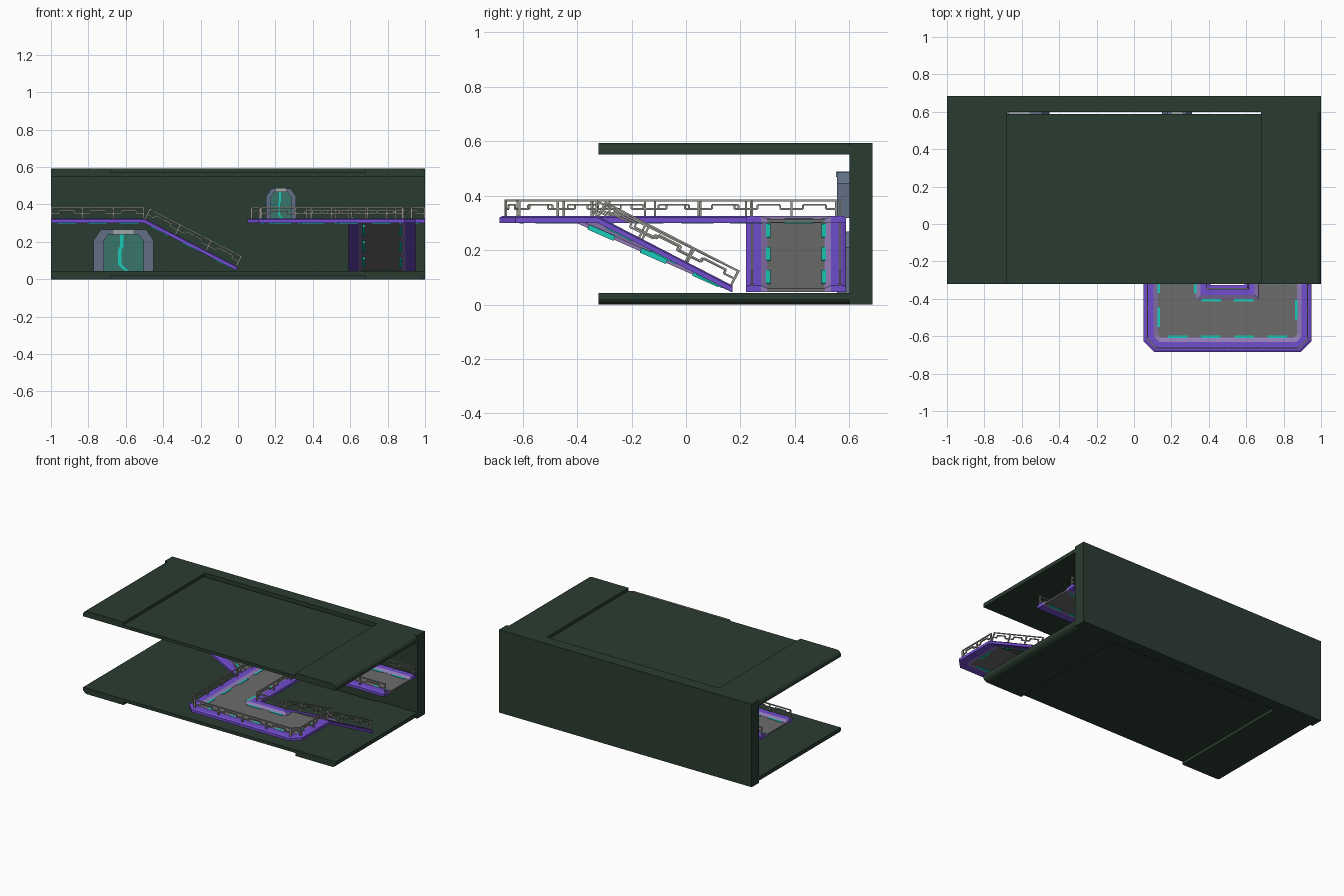
import bpy, bmesh
from mathutils import Vector as V

if "Cube" in bpy.data.objects:
    bpy.data.objects.remove(bpy.data.objects["Cube"])

COLORS = {
    "dark_green": (.023, .045, .031), "purple": (.17, .075, .62), "mauve": (.28, .2, .46),
    "floor_grey": (.15, .15, .15), "teal": (.01, .6, .48), "slate": (.12, .16, .24),
    "door_teal": (.04, .18, .15), "rail_grey": (.32, .32, .29), "light_grey": (.36, .38, .38),
}
MATS = {}
for n, c in COLORS.items():
    MATS[n] = bpy.data.materials.new(n)
    MATS[n].diffuse_color = (*c, 1)
PARTS = {}


def mesh(name, mat, verts, faces):
    """Add one closed shell to the named part."""
    bm = PARTS.setdefault(name, (bmesh.new(), mat))[0]
    vs = [bm.verts.new(v) for v in verts]
    for f in faces:
        bm.faces.new([vs[i] for i in f])


def loft(name, mat, rings):
    """Skin a list of equal rings and cap both ends."""
    k, m = len(rings[0]), len(rings)
    faces = [(r * k + i, r * k + (i + 1) % k, (r + 1) * k + (i + 1) % k, (r + 1) * k + i)
             for r in range(m - 1) for i in range(k)]
    faces += [tuple(range(k)), tuple(range((m - 1) * k, m * k))]
    mesh(name, mat, [v for r in rings for v in r], faces)


def prism(name, mat, outline, y0, y1):
    loft(name, mat, [[(x, y, z) for x, z in outline] for y in (y0, y1)])


def rect(x0, x1, z0, z1):
    return [(x0, z0), (x1, z0), (x1, z1), (x0, z1)]


def beam(name, mat, p0, p1, w, h):
    d = (p1 - p0).normalized()
    s = d.cross(V((0, 0, 1)))
    s = s.normalized() if s.length > .05 else V((1, 0, 0))
    u = s.cross(d)
    loft(name, mat, [[p + s * a * w / 2 + u * b * h / 2
                      for a, b in ((-1, -1), (1, -1), (1, 1), (-1, 1))] for p in (p0, p1)])


def offset(path, side, d, dz=0):
    """Shift a path sideways with mitred corners."""
    out = []
    for i, p in enumerate(path):
        ns = []
        for a, b in ((i - 1, i), (i, i + 1)):
            if a >= 0 and b < len(path):
                t = path[b] - path[a]
                ns.append(V((-t.y, t.x, 0)).normalized() * side)
        m = (ns[0] + ns[-1]) / (1 + ns[0].dot(ns[-1]))
        out.append(p + m * d + V((0, 0, dz)))
    return out


def sweep(name, mat, path, side, profile):
    cols = [offset(path, side, d, dz) for d, dz in profile]
    loft(name, mat, [list(r) for r in zip(*cols)])


def railing(p0, p1):
    """Posts, top bar and a stepped lower bar."""
    d = p1 - p0
    L = d.length
    d.normalize()
    u = d.cross(V((0, 0, 1))).normalized().cross(d)
    at = lambda s, h: p0 + d * s + u * h
    n = max(1, round(L / .18))
    m = L / n
    bar = lambda a, b, w=.007: beam("railings", "rail_grey", a, b, w, w)
    bar(at(0, .057), at(L, .057))
    for i in range(n + 1):
        bar(at(min(max(i * m, .004), L - .004), -.005), at(min(max(i * m, .004), L - .004), .057), .008)
    for i in range(n):
        s = i * m
        pts = [(s, .026), (s + .25 * m, .026), (s + .25 * m, .041), (s + .75 * m, .041),
               (s + .75 * m, .026), (s + m, .026)]
        for a, b in zip(pts, pts[1:]):
            bar(at(*a), at(*b))


def lights(path, side):
    """Dashed light strips beside the kerb."""
    line = offset(path, side, .082, -.019)
    for p, q in zip(line, line[1:]):
        L = (q - p).length
        if L < .1:
            continue
        n = max(1, round(L / .19))
        for i in range(n):
            c = (i + .5) / n
            h = min(.052 / L, .4)
            beam("light_strips", "teal", p.lerp(q, c - h), p.lerp(q, c + h), .016, .019)


def floor(a, b, c, d):
    top = [V(p) for p in (a, b, c, d)]
    loft("walkway_floor", "floor_grey", [[p + V((0, 0, z)) for p in top] for z in (-.012, -.024)])


# Room shell: back wall, ceiling and floor with recessed middle panels
H, T, R = .593, .325, .07
prism("back_wall", "dark_green", rect(-1, 1, 0, H), .6, .685)
edge = [(.68, .55), (1, .55), (1, .572), (.992, .584), (.975, H), (.68, H)]
for sx in (-1, 1):
    prism("ceiling", "dark_green", [(sx * x, z) for x, z in edge], -.322, .6)
    prism("floor", "dark_green", [(sx * x, H - z) for x, z in edge], -.322, .6)
prism("ceiling", "dark_green", rect(-.68, .68, .55, .572), -.322, .588)
prism("floor", "dark_green", rect(-.68, .68, H - .572, H - .55), -.322, .588)

# Walkway edge paths, each with the side its deck lies on
outer = [(.95, .17, R), (.95, -.325, T), (.95, -.625, T), (.89, -.685, T), (.11, -.685, T),
         (.05, -.625, T), (.05, .587, T), (1, .587, T)]
inner = [(.59, .17, R), (.59, -.325, T), (.41, -.325, T), (.41, .22, T), (1, .22, T)]
left_f = [(-1, .22, T), (-.5, .22, T), (-.005, .22, R)]
left_b = [(-1, .587, T), (-.5, .587, T), (-.005, .587, R)]
KERB = [(0, -.025), (0, -.006), (.012, 0), (.055, 0), (.055, -.025)]
LIP = [(.055, 0), (.079, -.011), (.079, -.025), (.055, -.025)]
for pts, side in ((outer, -1), (inner, 1), (left_f, 1), (left_b, -1)):
    path = [V(p) for p in pts]
    sweep("walkway_kerb", "purple", path, side, KERB)
    sweep("kerb_lip", "mauve", path, side, LIP)
    lights(path, side)
    rail = offset(path, side, .022)
    if pts is outer:
        rail = rail[:-1]
        rail[-1].y = .555
    for p, q in zip(rail, rail[1:]):
        railing(p, q)
railing(V((.36, .565, T)), V((1, .565, T)))

# Walkway decks and ramps
floor((.665, .17, R), (.875, .17, R), (.875, -.325, T), (.665, -.325, T))
floor((.665, -.325, T), (.875, -.325, T), (.875, -.4, T), (.665, -.4, T))
floor((.125, -.61, T), (.875, -.61, T), (.875, -.4, T), (.125, -.4, T))
floor((.125, -.4, T), (.335, -.4, T), (.335, .295, T), (.125, .295, T))
floor((.125, .295, T), (1, .295, T), (1, .512, T), (.125, .512, T))
floor((-1, .295, T), (-.5, .295, T), (-.5, .512, T), (-1, .512, T))
floor((-.5, .295, T), (-.005, .295, R), (-.005, .512, R), (-.5, .512, T))


def door(name, cx, z0, w, h):
    """Chamfered frame, recessed leaf, bent light seam and cap."""
    def arch(hw, top, c):
        return [(cx - hw, z0), (cx - hw, z0 + top - c), (cx - hw + c * .7, z0 + top),
                (cx + hw - c * .7, z0 + top), (cx + hw, z0 + top - c), (cx + hw, z0)]
    a, b = arch(w / 2, h, .25 * h), arch(w * .33, h * .89, .16 * h)
    for i in range(5):
        prism(name + "_frame", "slate", [a[i], a[i + 1], b[i + 1], b[i]], .555, .602)
    prism(name + "_leaf", "door_teal", b, .575, .602)
    s = w * .03
    seam = [(-s, .88), (-s, .6), (-s * 2, .52), (-s * 2, .16), (s * 2, 0)]
    for (x0, q0), (x1, q1) in zip(seam, seam[1:]):
        prism(name + "_seam", "teal", [(cx + x0 - s, z0 + q0 * h), (cx + x0 + s, z0 + q0 * h),
                                       (cx + x1 + s, z0 + q1 * h), (cx + x1 - s, z0 + q1 * h)], .57, .58)
    prism(name + "_cap", "light_grey", rect(cx - w * .17, cx + w * .17, z0 + h * .89, z0 + h * 1.01), .55, .6)


# Lower and upper doors in the back wall
door("lower_door", -.612, .043, .32, .222)
door("upper_door", .23, .318, .16, .168)

# Turn collected parts into objects
for name, (bm, mat) in PARTS.items():
    bmesh.ops.recalc_face_normals(bm, faces=bm.faces)
    me = bpy.data.meshes.new(name)
    bm.to_mesh(me)
    bm.free()
    me.materials.append(MATS[mat])
    bpy.context.collection.objects.link(bpy.data.objects.new(name, me))

for m in bpy.data.materials:
    if m.users and not m.is_grease_pencil:
        m.use_nodes = True
        m.node_tree.nodes["Principled BSDF"].inputs["Base Color"].default_value = m.diffuse_color
